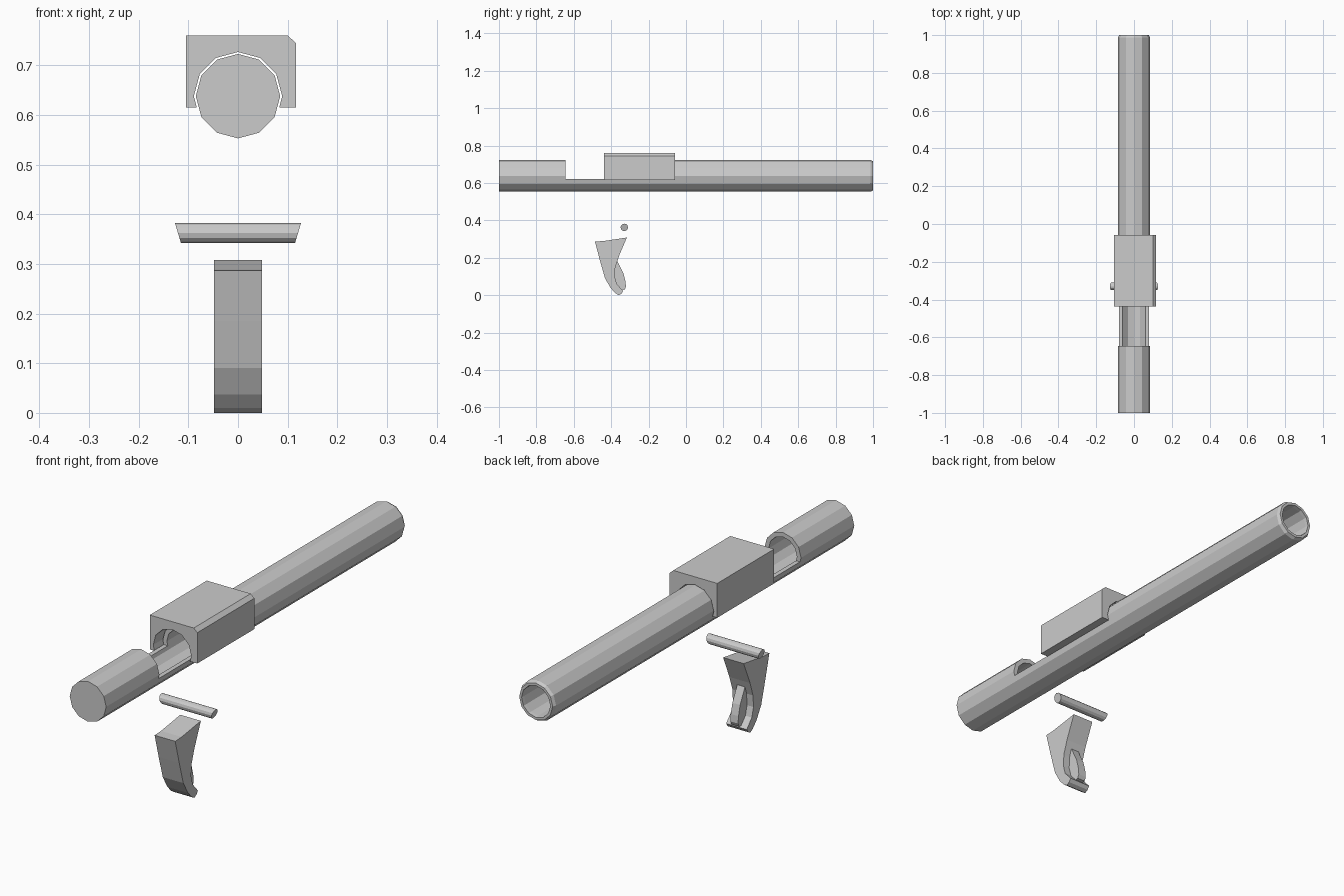
import bpy, bmesh
from math import sin, cos, pi

if "Cube" in bpy.data.objects:
    bpy.data.objects.remove(bpy.data.objects["Cube"])

AXIS_Z = 0.638   # height of the tube axis


def make_object(name, bm):
    bmesh.ops.recalc_face_normals(bm, faces=bm.faces[:])
    mesh = bpy.data.meshes.new(name)
    bm.to_mesh(mesh)
    bm.free()
    obj = bpy.data.objects.new(name, mesh)
    bpy.context.collection.objects.link(obj)
    return obj


def extrude(name, profile, axis, lo, hi):
    """Prism: profile is (x, z) along axis 'y', or (y, z) along axis 'x'."""
    bm = bmesh.new()
    place = (lambda a, b, t: (a, t, b)) if axis == 'y' else (lambda a, b, t: (t, a, b))
    ends = [[bm.verts.new(place(a, b, t)) for a, b in profile] for t in (lo, hi)]
    bm.faces.new(ends[0])
    bm.faces.new(ends[1])
    n = len(profile)
    for i in range(n):
        j = (i + 1) % n
        bm.faces.new((ends[0][i], ends[0][j], ends[1][j], ends[1][i]))
    return make_object(name, bm)


def lathe(name, profile, sides):
    """Revolve (radius, y) points about the tube axis, closing both ends."""
    bm = bmesh.new()
    rings = [[bm.verts.new((r * sin(2 * pi * i / sides), y,
                            AXIS_Z + r * cos(2 * pi * i / sides)))
              for i in range(sides)] for r, y in profile]
    for a, b in zip(rings, rings[1:]):
        for i in range(sides):
            j = (i + 1) % sides
            bm.faces.new((a[i], a[j], b[j], b[i]))
    bm.faces.new(rings[0])
    bm.faces.new(rings[-1])
    return make_object(name, bm)


def cut(obj, cutter):
    mod = obj.modifiers.new("cut", 'BOOLEAN')
    mod.operation = 'DIFFERENCE'
    mod.solver = 'EXACT'
    mod.object = cutter
    graph = bpy.context.evaluated_depsgraph_get()
    mesh = bpy.data.meshes.new_from_object(obj.evaluated_get(graph))
    obj.modifiers.clear()
    obj.data = mesh
    bpy.data.objects.remove(cutter)


# Long hollow tube: closed at the front, chamfered and open at the back
tube = lathe("tube", [(0.085, -1), (0.085, 0.987), (0.078, 1), (0.067, 1),
                      (0.066, 0.985), (0.066, -0.95)], 12)

# Opening in the upper half of the tube, running just under the block
cut(tube, extrude("opening_cutter", [(-0.2, 0.62), (0.2, 0.62), (0.2, 0.8), (-0.2, 0.8)],
                  'y', -0.645, -0.38))

# Saddle block with one bevelled edge and an arch that clears the tube
arch = [(0.089 * sin(k * pi / 6), AXIS_Z + 0.089 * cos(k * pi / 6)) for k in range(-3, 4)]
extrude("saddle_block",
        [(-0.105, 0.615), (-0.105, 0.76), (0.1, 0.76), (0.117, 0.745), (0.117, 0.615),
         (0.083, 0.615)] + arch[::-1] + [(-0.083, 0.615)], 'y', -0.438, -0.058)

# Cross pin with slanted ends
pin_profile = [(-0.33 + 0.02 * cos(k * pi / 6), 0.3625 + 0.02 * sin(k * pi / 6))
               for k in range(12)]
pin = extrude("cross_pin", pin_profile, 'x', -1, 1)
for v in pin.data.vertices:
    v.co.x *= 0.121 + 0.3 * (v.co.z - 0.3625)

# Curved lever body
extrude("lever_body",
        [(-0.487, 0.287), (-0.444, 0.289), (-0.316, 0.308), (-0.358, 0.21),
         (-0.378, 0.15), (-0.381, 0.1), (-0.37, 0.06), (-0.336, 0.022),
         (-0.345, 0.008), (-0.36, 0.0), (-0.376, 0.01), (-0.402, 0.037),
         (-0.433, 0.09), (-0.46, 0.185)], 'x', -0.048, 0.048)

# Narrow blade standing out of the lever's curved face
extrude("lever_blade",
        [(-0.385, 0.19), (-0.367, 0.182), (-0.335, 0.118), (-0.324, 0.075),
         (-0.321, 0.045), (-0.328, 0.03), (-0.35, 0.026), (-0.39, 0.07)],
        'x', -0.018, 0.018)
